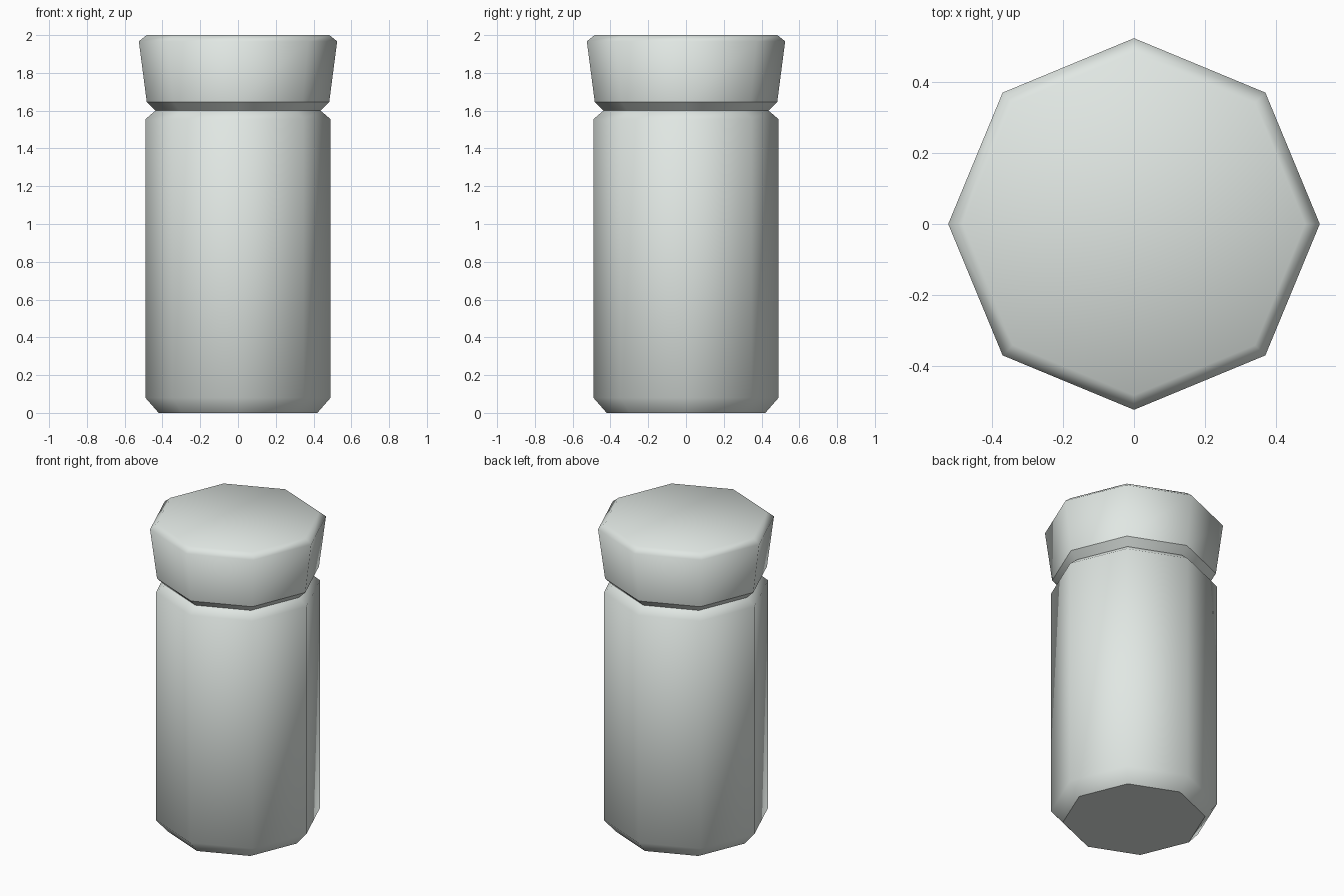
import bpy, bmesh
from math import cos, sin, tau

cube = bpy.data.objects.get("Cube")
if cube:
    bpy.data.objects.remove(cube, do_unlink=True)

SIDES = 8

mat = bpy.data.materials.new("pale_grey")
mat.use_nodes = True
colour = (0.75, 0.8, 0.77, 1)
mat.diffuse_color = colour
mat.node_tree.nodes["Principled BSDF"].inputs["Base Color"].default_value = colour


def lathe(name, profile, sharp_rings, bottom, top):
    """Octagonal turned part from (radius, height) pairs."""
    bm = bmesh.new()
    rings = [[bm.verts.new((r * cos(tau * i / SIDES), r * sin(tau * i / SIDES), z))
              for i in range(SIDES)] for r, z in profile]
    for low, high in zip(rings, rings[1:]):
        for i in range(SIDES):
            j = (i + 1) % SIDES
            bm.faces.new((low[i], low[j], high[j], high[i]))
    if bottom:
        bm.faces.new(rings[0][::-1])
    if top:
        bm.faces.new(rings[-1])
    for f in bm.faces:
        f.smooth = True
    # Keep chosen rings crisp, the rest softly shaded
    for k in sharp_rings:
        for i in range(SIDES):
            bm.edges.get((rings[k][i], rings[k][(i + 1) % SIDES])).smooth = False
    mesh = bpy.data.meshes.new(name)
    bm.to_mesh(mesh)
    bm.free()
    mesh.materials.append(mat)
    obj = bpy.data.objects.new(name, mesh)
    bpy.context.collection.objects.link(obj)
    return obj


# Jar body with chamfered foot and shoulder
lathe("jar_body", [(0.42, 0), (0.49, 0.08), (0.49, 1.555), (0.437, 1.6)],
      [0], bottom=True, top=False)

# Flared lid with undercut and bevelled top
lathe("lid", [(0.437, 1.6), (0.483, 1.645), (0.525, 1.967), (0.484, 2.0)],
      [1], bottom=False, top=True)
